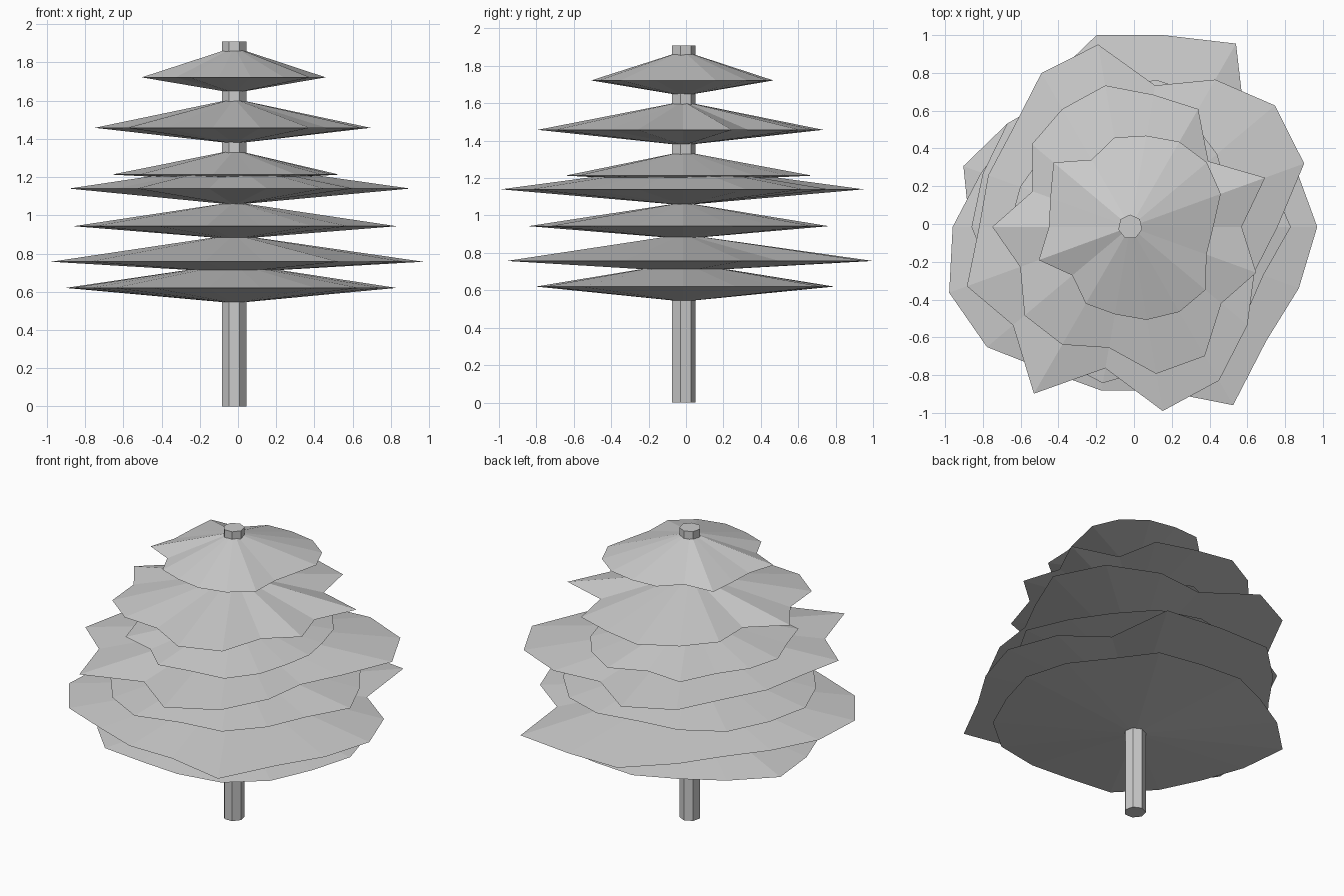
import bpy, bmesh, math

if "Cube" in bpy.data.objects:
    bpy.data.objects.remove(bpy.data.objects["Cube"])

CX, CY = -0.02, -0.015          # trunk axis

grey = bpy.data.materials.new("plain_grey")
grey.diffuse_color = (0.6, 0.6, 0.6, 1)
grey.use_nodes = True
grey.node_tree.nodes["Principled BSDF"].inputs["Base Color"].default_value = grey.diffuse_color


def finish(bm, name):
    bmesh.ops.recalc_face_normals(bm, faces=bm.faces)
    mesh = bpy.data.meshes.new(name)
    bm.to_mesh(mesh)
    bm.free()
    mesh.materials.append(grey)
    bpy.context.collection.objects.link(bpy.data.objects.new(name, mesh))


def ring(bm, radii, z, start=0.0):
    step = 2 * math.pi / len(radii)
    return [bm.verts.new((CX + r * math.cos(start + i * step),
                          CY + r * math.sin(start + i * step), z))
            for i, r in enumerate(radii)]


def branch_tier(name, bottom, rim_z, top, radii):
    """Ragged double cone: a jagged rim joined to points above and below."""
    bm = bmesh.new()
    rim = ring(bm, radii, rim_z)
    for z in (bottom, top):
        tip = bm.verts.new((CX, CY, z))
        for a, b in zip(rim, rim[1:] + rim[:1]):
            bm.faces.new((a, b, tip))
    finish(bm, name)


# Trunk: seven-sided post with a corner towards the back
bm = bmesh.new()
low = ring(bm, [0.065] * 7, 0.0, math.pi / 2)
high = ring(bm, [0.065] * 7, 1.91, math.pi / 2)
bm.faces.new(low)
bm.faces.new(high)
for i in range(7):
    j = (i + 1) % 7
    bm.faces.new((low[i], low[j], high[j], high[i]))
finish(bm, "trunk")

# Branch tiers, lowest first: bottom, rim and top height, rim radius every 20 degrees
branch_tier("branch_tier_1", 0.54, 0.62, 0.75,
            [.85, .82, .78, .85, .80, .82, .80, .85, .94,
             .85, .80, .82, .85, .78, .80, .85, .85, .82])
branch_tier("branch_tier_2", 0.70, 0.757, 0.90,
            [.99, .93, .80, 1.12, 1.03, 1.03, .88, .80, .84,
             .94, 1.02, .99, .88, .88, .88, 1.09, .94, .95])
branch_tier("branch_tier_3", 0.875, 0.943, 1.07,
            [.85, .78, .76, .80, .79, .74, .80, .85, .83,
             .84, .78, .74, .80, .84, .76, .82, .78, .75])
branch_tier("branch_tier_4", 1.055, 1.14, 1.27,
            [.78, .98, 1.0, .90, .76, .98, .94, .81, .80,
             .80, .92, .81, 1.02, .76, .99, .94, .81, .70])
branch_tier("branch_tier_5", 1.18, 1.213, 1.342,
            [.55, .55, .60, .65, .70, .60, .70, .60, .62,
             .64, .60, .65, .55, .64, .60, .65, .60, .55])
branch_tier("branch_tier_6", 1.375, 1.458, 1.61,
            [.59, .76, .54, .72, .71, .76, .72, .68, .55,
             .73, .62, .73, .72, .65, .79, .79, .63, .71])
branch_tier("branch_tier_7", 1.64, 1.722, 1.88,
            [.44, .51, .53, .52, .49, .48, .41, .53, .45,
             .43, .515, .40, .47, .47, .50, .52, .52, .43])
